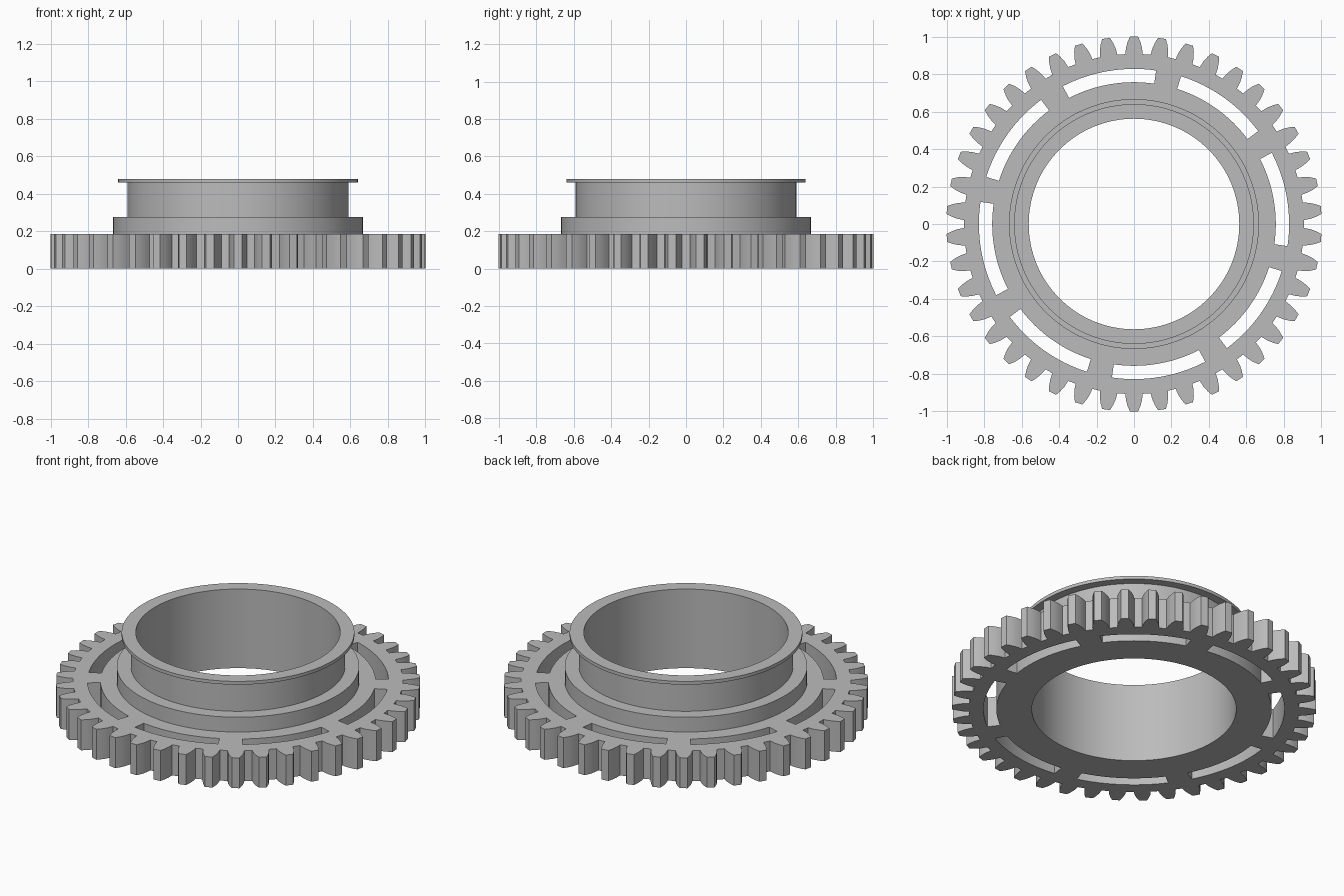
import bpy, bmesh
from math import sin, cos, radians, pi

if "Cube" in bpy.data.objects:
    bpy.data.objects.remove(bpy.data.objects["Cube"], do_unlink=True)

TEETH, SLOTS, SEGMENTS = 42, 8, 128
BORE, ROOT, TIP = 0.562, 0.908, 1.002
GEAR_TOP = 0.185

steel = bpy.data.materials.new("grey_metal")
steel.use_nodes = True
grey = (0.5, 0.5, 0.5, 1)
steel.diffuse_color = grey
steel.node_tree.nodes["Principled BSDF"].inputs["Base Color"].default_value = grey


def polar(radius, compass):
    """Point at an angle in degrees, clockwise from +y."""
    a = radians(compass)
    return radius * sin(a), radius * cos(a)


def arc(radius, start, end, steps):
    return [polar(radius, start + (end - start) * i / steps) for i in range(steps + 1)]


def finish(obj):
    obj.data.materials.clear()
    obj.data.materials.append(steel)
    bpy.ops.object.select_all(action='DESELECT')
    obj.select_set(True)
    bpy.context.view_layer.objects.active = obj
    bpy.ops.object.shade_smooth_by_angle(angle=radians(20))


def plate(name, outlines, height):
    """Flat plate: first outline is the rim, the others are holes."""
    curve = bpy.data.curves.new(name, 'CURVE')
    curve.dimensions = '2D'
    curve.fill_mode = 'BOTH'
    curve.extrude = height / 2
    for points in outlines:
        spline = curve.splines.new('POLY')
        spline.points.add(len(points) - 1)
        for p, (x, y) in zip(spline.points, points):
            p.co = (x, y, 0, 1)
        spline.use_cyclic_u = True
    obj = bpy.data.objects.new(name, curve)
    bpy.context.collection.objects.link(obj)
    bpy.ops.object.select_all(action='DESELECT')
    obj.select_set(True)
    bpy.context.view_layer.objects.active = obj
    bpy.ops.object.convert(target='MESH')
    obj = bpy.context.view_layer.objects.active
    bm = bmesh.new()
    bm.from_mesh(obj.data)
    bmesh.ops.translate(bm, verts=bm.verts, vec=(0, 0, height / 2))
    bmesh.ops.remove_doubles(bm, verts=bm.verts, dist=1e-4)
    bmesh.ops.recalc_face_normals(bm, faces=bm.faces)
    bm.to_mesh(obj.data)
    bm.free()
    finish(obj)


def lathe(name, profile):
    """Closed (radius, height) profile turned about z."""
    bm = bmesh.new()
    verts = [bm.verts.new((r, 0, z)) for r, z in profile]
    edges = [bm.edges.new((v, verts[(i + 1) % len(verts)])) for i, v in enumerate(verts)]
    bmesh.ops.spin(bm, geom=verts + edges, cent=(0, 0, 0), axis=(0, 0, 1),
                   angle=2 * pi, steps=SEGMENTS, use_merge=True)
    bmesh.ops.remove_doubles(bm, verts=bm.verts, dist=1e-4)
    bmesh.ops.recalc_face_normals(bm, faces=bm.faces)
    mesh = bpy.data.meshes.new(name)
    bm.to_mesh(mesh)
    bm.free()
    obj = bpy.data.objects.new(name, mesh)
    bpy.context.collection.objects.link(obj)
    finish(obj)


# Toothed rim: one curved flank, mirrored and repeated
flank = [(ROOT, 2.95), (0.942, 2.6), (0.973, 2.0), (TIP, 1.2)]
rim = []
for i in range(TEETH):
    middle = i * 360 / TEETH
    rim += [polar(r, middle - a) for r, a in flank]
    rim += [polar(r, middle + a) for r, a in reversed(flank)]

# Arc-shaped slots through the gear
slots = []
for i in range(SLOTS):
    start = i * 360 / SLOTS - 27.3
    end = start + 35.5
    slots.append(arc(0.828, start, end, 16) + arc(0.757, end, start, 16))

bore = arc(BORE, 90, 450, SEGMENTS)[:-1]
plate("gear_ring", [rim, bore] + slots, GEAR_TOP)

# Hub with shoulder, sleeve and thin top flange
lathe("flanged_hub", [
    (BORE, GEAR_TOP), (0.667, GEAR_TOP), (0.667, 0.275), (0.59, 0.275),
    (0.59, 0.46), (0.64, 0.46), (0.64, 0.48), (BORE, 0.48)])
